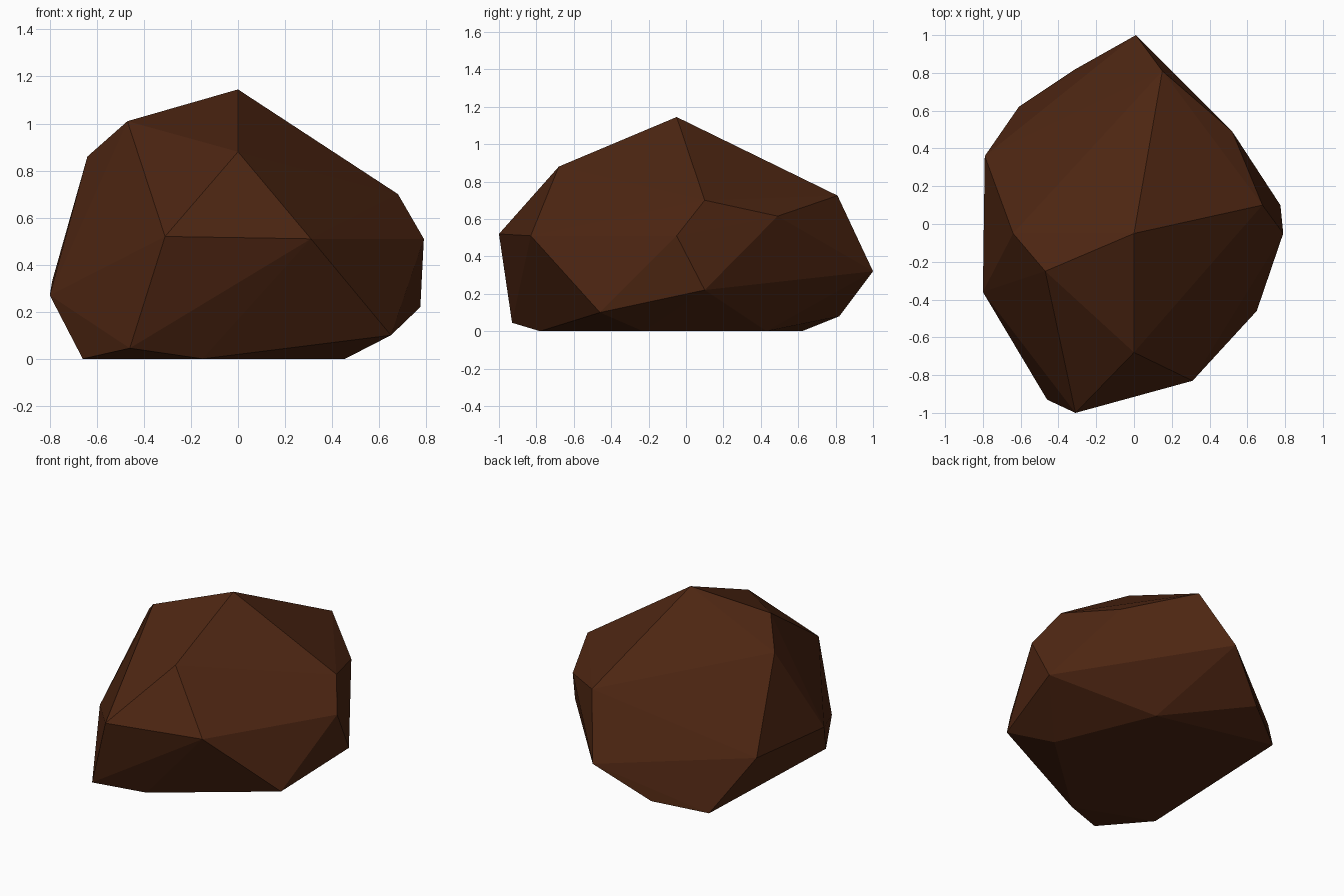
import bpy
import bmesh
from mathutils import Vector

default_cube = bpy.data.objects.get("Cube")
if default_cube:
    bpy.data.objects.remove(default_cube, do_unlink=True)


def flat_material(name, colour):
    material = bpy.data.materials.new(name)
    material.use_nodes = True
    material.diffuse_color = colour
    shader = material.node_tree.nodes["Principled BSDF"]
    shader.inputs["Base Color"].default_value = colour
    shader.inputs["Roughness"].default_value = 0.9
    return material


def faceted_stone(name, corner_rings, material):
    """Wrap rings of corner points in a flat-faced convex skin."""
    bm = bmesh.new()
    for ring in corner_rings:
        for corner in ring:
            bm.verts.new(Vector(corner))
    hull = bmesh.ops.convex_hull(bm, input=bm.verts[:])
    spare = [v for v in hull["geom_interior"] if isinstance(v, bmesh.types.BMVert)]
    if spare:
        bmesh.ops.delete(bm, geom=spare, context="VERTS")
    bmesh.ops.recalc_face_normals(bm, faces=bm.faces[:])
    for face in bm.faces:
        face.smooth = False
    mesh = bpy.data.meshes.new(name)
    bm.to_mesh(mesh)
    bm.free()
    mesh.materials.append(material)
    stone = bpy.data.objects.new(name, mesh)
    bpy.context.collection.objects.link(stone)
    return stone


# Flat underside resting on the ground
base_ring = [(-.15, -.78, 0), (.455, -.23, 0), (.18, .43, 0),
             (-.61, .62, 0), (-.66, -.58, 0)]

# Low corners where the sides flare out
lower_ring = [(-.46, -.93, .045), (.65, -.46, .1), (.775, .1, .22),
              (.01, 1, .32), (-.31, .82, .08), (-.79, .36, .33),
              (-.8, -.36, .27)]

# Shoulder corners where the sides turn inward
shoulder_ring = [(-.31, -1, .52), (.31, -.83, .51), (.79, -.05, .51),
                 (.68, .1, .7), (.52, .49, .615), (.15, .81, .725)]

# Crown corners around the peak
crown_ring = [(0, -.68, .88), (-.64, -.05, .86), (-.47, -.25, 1.01),
              (0, -.05, 1.145)]

brown = flat_material("dark_brown_stone", (.075, .019, .006, 1))
faceted_stone("boulder", [base_ring, lower_ring, shoulder_ring, crown_ring], brown)
